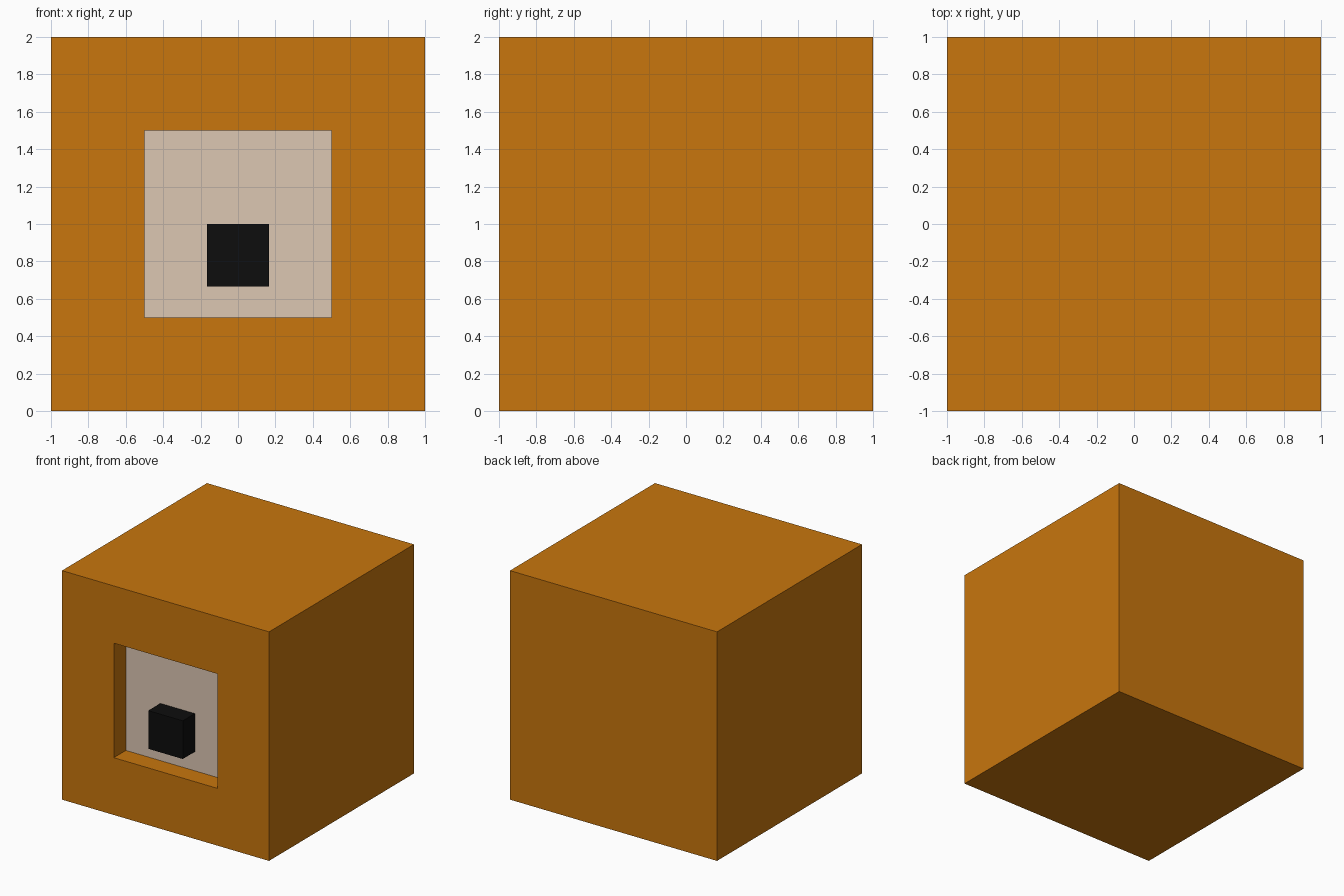
import bpy, bmesh
from mathutils import Vector

if "Cube" in bpy.data.objects:
    bpy.data.objects.remove(bpy.data.objects["Cube"])

DEPTH = 1 / 6  # recess depth, also the nose thickness


def material(name, rgb):
    mat = bpy.data.materials.new(name)
    mat.diffuse_color = (*rgb, 1)
    mat.use_nodes = True
    mat.node_tree.nodes["Principled BSDF"].inputs["Base Color"].default_value = mat.diffuse_color
    return mat


def add_object(name, bm, mat):
    mesh = bpy.data.meshes.new(name)
    bm.to_mesh(mesh)
    bm.free()
    mesh.materials.append(mat)
    obj = bpy.data.objects.new(name, mesh)
    bpy.context.collection.objects.link(obj)
    return obj


def box(low, high):
    low, high = Vector(low), Vector(high)
    bm = bmesh.new()
    bmesh.ops.create_cube(bm, size=1)
    bmesh.ops.scale(bm, vec=high - low, verts=bm.verts)
    bmesh.ops.translate(bm, vec=(low + high) / 2, verts=bm.verts)
    return bm


orange = material("orange", (0.58, 0.18, 0.004))
cream = material("cream", (0.72, 0.57, 0.45))
black = material("black", (0.004, 0.004, 0.004))

# Head: cube whose front face is inset, extruded and pushed back into a recess
bm = box((-1, -1, 0), (1, 1, 2))
bm.normal_update()
front = min(bm.faces, key=lambda f: f.calc_center_median().y)
bmesh.ops.inset_region(bm, faces=[front], thickness=0.5, use_even_offset=True)
recess = bmesh.ops.extrude_discrete_faces(bm, faces=[front])["faces"][0]
bmesh.ops.translate(bm, vec=(0, DEPTH, 0), verts=recess.verts)
bm.normal_update()
recess.material_index = 1  # pale face at the back of the recess
head = add_object("head", bm, orange)
head.data.materials.append(cream)

# Nose: small block on the recessed face, flush with the head's front
add_object("nose", box((-1 / 6, -1, 2 / 3), (1 / 6, -1 + DEPTH, 1)), black)
